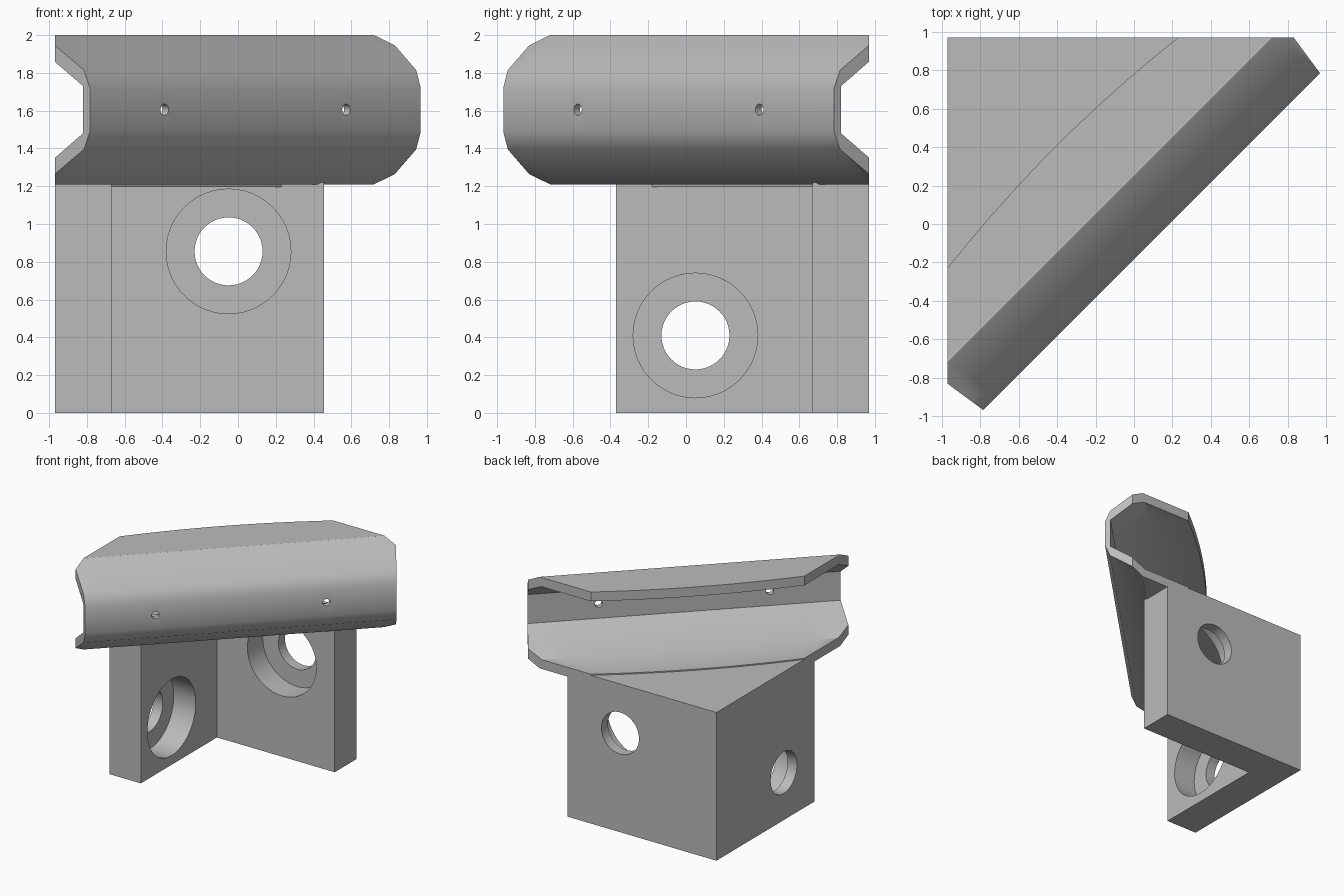
import bpy, bmesh, math
from mathutils import Matrix, Vector

cube = bpy.data.objects.get("Cube")
if cube:
    bpy.data.objects.remove(cube, do_unlink=True)

grey = bpy.data.materials.new("plain grey")
grey.use_nodes = True
colour = (0.5, 0.5, 0.5, 1)
grey.diffuse_color = colour
grey.node_tree.nodes["Principled BSDF"].inputs["Base Color"].default_value = colour

R2 = math.sqrt(2)
EDGE = 0.97  # half width of the footprint


def add_object(name, bm):
    bmesh.ops.recalc_face_normals(bm, faces=bm.faces)
    mesh = bpy.data.meshes.new(name)
    bm.to_mesh(mesh)
    bm.free()
    mesh.materials.append(grey)
    obj = bpy.data.objects.new(name, mesh)
    bpy.context.collection.objects.link(obj)
    return obj


def loft(name, rings):
    """Closed solid through matching rings of points."""
    bm = bmesh.new()
    loops = [[bm.verts.new(p) for p in ring] for ring in rings]
    for a, b in zip(loops, loops[1:]):
        for i in range(len(a)):
            j = (i + 1) % len(a)
            bm.faces.new((a[i], a[j], b[j], b[i]))
    bm.faces.new(loops[0])
    bm.faces.new(loops[-1])
    return add_object(name, bm)


def prism(name, outline, z0, z1):
    return loft(name, [[(x, y, z) for x, y in outline] for z in (z0, z1)])


def cylinder(name, centre, axis, radius, depth, sides=48):
    bm = bmesh.new()
    turn = Vector(axis).to_track_quat("Z", "Y").to_matrix().to_4x4()
    bmesh.ops.create_cone(bm, cap_ends=True, segments=sides, radius1=radius,
                          radius2=radius, depth=depth,
                          matrix=Matrix.Translation(centre) @ turn)
    return add_object(name, bm)


def combine(target, tool, operation):
    mod = target.modifiers.new(operation, "BOOLEAN")
    mod.operation = operation
    mod.solver = "EXACT"
    mod.object = tool
    bpy.context.view_layer.objects.active = target
    bpy.ops.object.modifier_apply(modifier=mod.name)
    bpy.data.objects.remove(tool, do_unlink=True)


def smooth(obj):
    bpy.ops.object.select_all(action="DESELECT")
    obj.select_set(True)
    bpy.context.view_layer.objects.active = obj
    bpy.ops.object.shade_smooth_by_angle(angle=math.radians(33.5))


# Corner bracket: two walls at a right angle
INNER = 0.67
bracket = prism("corner_bracket", [
    (-EDGE, EDGE), (-EDGE, -0.37), (-INNER, -0.37),
    (-INNER, INNER), (0.455, INNER), (0.455, EDGE)], 0, 1.22)

# Gusset plate closing the top of the corner
gusset = prism("gusset_plate", [
    (-EDGE, EDGE), (-EDGE, -0.37), (-INNER, -0.18),
    (0.23, INNER), (0.455, EDGE)], 1.195, 1.28)
combine(bracket, gusset, "UNION")

# Counterbored bolt hole in each wall, wide on the inside
for radius, depth in ((0.18, 1.0), (0.33, 0.42)):
    combine(bracket, cylinder("cutter", (-0.05, INNER, 0.855), (0, 1, 0),
                              radius, depth), "DIFFERENCE")
    combine(bracket, cylinder("cutter", (-INNER, 0.05, 0.41), (1, 0, 0),
                              radius, depth), "DIFFERENCE")
smooth(bracket)


# Diagonal channel: bevelled C section with a bowed back
def section(s):
    back = -0.523 - 0.05 * (1 - (s / 0.85) ** 2)
    bend = -0.19 - 0.05 * (1 - (s / 1.2) ** 2)
    upper = [(0.085, 1.73), (bend, 1.92), (back, 1.92), (back, 2.0),
             (-0.177, 2.0), (0.09, 1.815), (0.13, 1.72)]
    lower = [(n, 3.21 - z) for n, z in reversed(upper)]
    return [((s + n) / R2, (s - n) / R2, z) for n, z in upper + lower]


STEPS = 24
channel = loft("diagonal_channel",
               [section(1.5 * (2 * i / STEPS - 1)) for i in range(STEPS + 1)])

# Trim the channel ends to the footprint
ends = [(-EDGE, -0.83), (-0.59, -1.11)]
footprint = [(-EDGE, EDGE)] + ends + [(-y, -x) for x, y in reversed(ends)]
combine(channel, prism("trim", footprint, 1, 2.2), "INTERSECT")

# Small screw holes through the channel face
for s in (-0.68, 0.68):
    centre = ((s + 0.11) / R2, (s - 0.11) / R2, 1.605)
    combine(channel, cylinder("cutter", centre, (1, -1, 0), 0.03, 0.2, 20),
            "DIFFERENCE")
smooth(channel)
